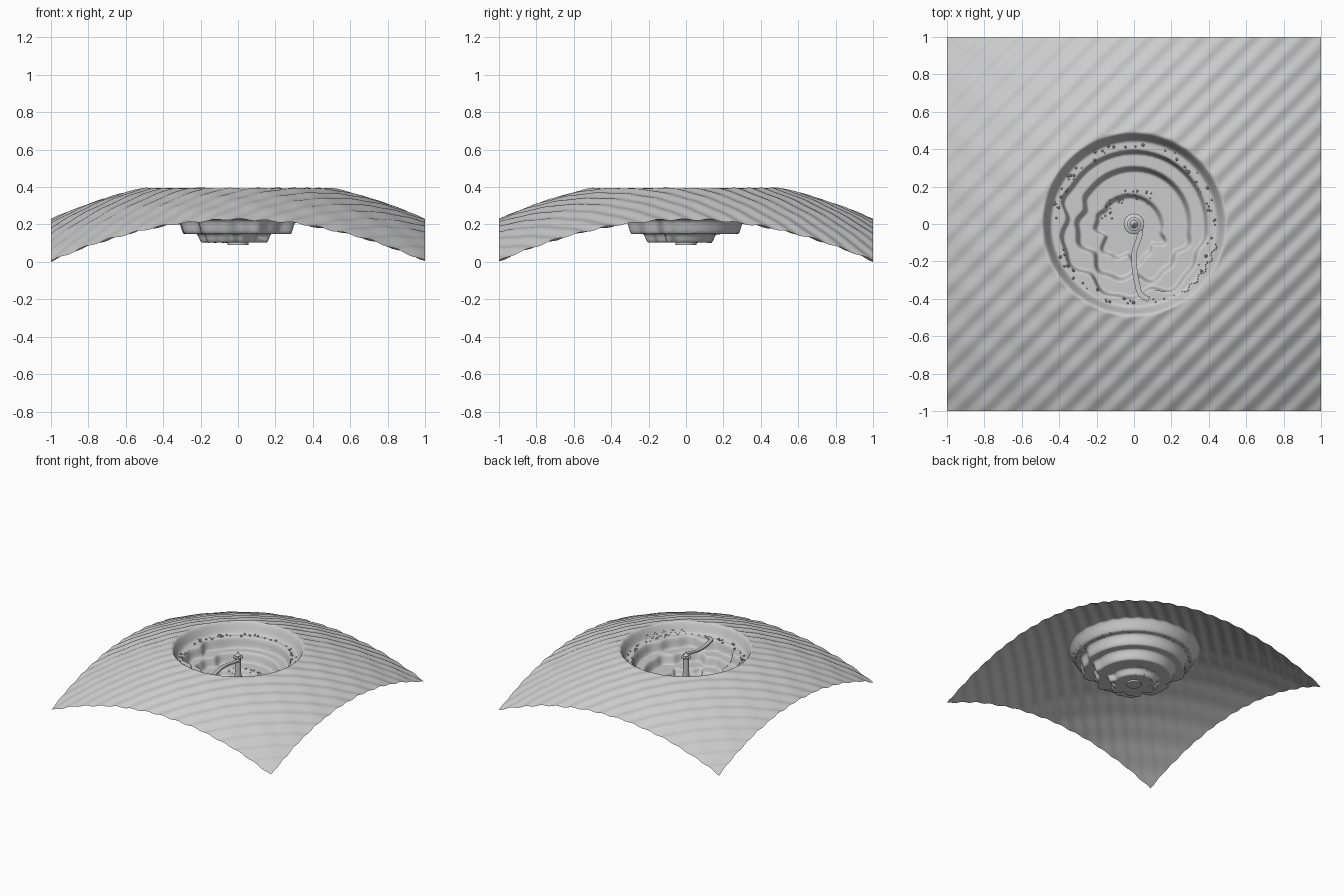
import bpy, bmesh, math, random
from mathutils import Vector

if "Cube" in bpy.data.objects:
    bpy.data.objects.remove(bpy.data.objects["Cube"])
random.seed(4)


def step(a, b, v):
    t = max(0.0, min(1.0, (v - a) / (b - a)))
    return t * t * (3 - 2 * t)


def wobble(t, k):
    # irregular slumping, strongest on the south and east side
    south = step(0.35, -0.25, math.sin(t + 0.35))
    return south * (0.020 * math.sin(7 * t + 1.7 * k) + 0.012 * math.sin(13 * t + 2.9 * k))


# (wall radius, half width, drop) of each terrace step, outside to inside
WALLS = [(0.465, 0.028, 0.085), (0.385, 0.012, 0.085),
         (0.295, 0.016, 0.075), (0.185, 0.014, 0.045)]


def height(x, y):
    r, t = math.hypot(x, y), math.atan2(y, x)
    ripple = 0.0045 * math.sin(45 * (x - y)) + 0.0015 * math.sin(17 * x + 23 * y)
    hill = 0.447 - 0.222 * r * r + ripple
    if r > 0.52:
        return hill
    z = 0.392
    for k, (wr, hw, drop) in enumerate(WALLS):
        w = wr + (wobble(t, k) if k else 0.0)
        if k == 3:
            w -= 0.03 * (1 + math.cos(t - math.pi / 4)) - 0.015
        z -= drop * (1 - step(w - hw, w + hw, r))
    m = step(0.475, 0.515, r)
    return hill * m + z * (1 - m)


def finish(name, bm, smooth=True):
    me = bpy.data.meshes.new(name)
    bm.to_mesh(me)
    bm.free()
    for p in me.polygons:
        p.use_smooth = smooth
    ob = bpy.data.objects.new(name, me)
    bpy.context.collection.objects.link(ob)
    return ob


# domed ground sheet with terraced crater
bm = bmesh.new()
bmesh.ops.create_grid(bm, x_segments=260, y_segments=260, size=1.0)
for v in bm.verts:
    v.co.z = height(v.co.x, v.co.y)
low = min(v.co.z for v in bm.verts)
for v in bm.verts:
    v.co.z -= low
finish("crater_ground", bm)


def ground(x, y):
    return height(x, y) - low


def lathe(name, profile, sides=32):
    bm = bmesh.new()
    rings = [[bm.verts.new((r * math.cos(2 * math.pi * i / sides),
                            r * math.sin(2 * math.pi * i / sides), z))
              for i in range(sides)] for r, z in profile]
    for a, b in zip(rings, rings[1:]):
        for i in range(sides):
            j = (i + 1) % sides
            bm.faces.new((a[i], a[j], b[j], b[i]))
    bm.faces.new(rings[0][::-1])
    bm.faces.new(rings[-1])
    ob = finish(name, bm)
    bpy.context.view_layer.objects.active = ob
    ob.select_set(True)
    bpy.ops.object.shade_smooth_by_angle(angle=math.radians(35))
    ob.select_set(False)


# central tower, its platform and pointed cap
lathe("tower_base", [(0.055, 0.09), (0.055, 0.115), (0.04, 0.125)])
lathe("tower_shaft", [(0.026, 0.09), (0.022, 0.325)])
lathe("tower_platform", [(0.030, 0.318), (0.036, 0.322), (0.036, 0.330), (0.03, 0.333)])
lathe("tower_cap", [(0.022, 0.33), (0.022, 0.338), (0.012, 0.35), (0.002, 0.372)])

# winding walkway from the tower to the outer terrace
path = [(0.0, 0.0), (0.034, -0.035), (0.025, -0.08), (0.002, -0.15), (0.002, -0.23),
        (0.015, -0.31), (0.035, -0.375), (0.08, -0.402)]
pts = []
for i in range(1, len(path) - 2):
    p0, p1, p2, p3 = (Vector(p) for p in path[i - 1:i + 3])
    for s in range(8):
        t = s / 8
        pts.append(0.5 * (2 * p1 + (p2 - p0) * t + (2 * p0 - 5 * p1 + 4 * p2 - p3) * t * t
                          + (3 * p1 - p0 - 3 * p2 + p3) * t ** 3))
pts += [Vector(path[-2]), Vector((0.058, -0.394)), Vector(path[-1])]
bm = bmesh.new()
prev = None
for i, p in enumerate(pts):
    d = (pts[min(i + 1, len(pts) - 1)] - pts[max(i - 1, 0)]).normalized()
    n = Vector((-d.y, d.x)) * 0.014
    z = 0.328 - 0.008 * i / len(pts)
    ring = [bm.verts.new((p.x + s * n.x, p.y + s * n.y, z + h))
            for s, h in ((-1, 0), (1, 0), (1, -0.012), (-1, -0.012))]
    if prev:
        for k in range(4):
            bm.faces.new((prev[k], prev[(k + 1) % 4], ring[(k + 1) % 4], ring[k]))
    else:
        bm.faces.new(ring)
    prev = ring
bm.faces.new(prev[::-1])
bmesh.ops.recalc_face_normals(bm, faces=bm.faces)
finish("walkway", bm, False)


def scatter(name, items):
    bm = bmesh.new()
    for r, t, s in items:
        x, y = r * math.cos(t), r * math.sin(t)
        new = bmesh.ops.create_icosphere(bm, subdivisions=1, radius=s)["verts"]
        bmesh.ops.translate(bm, verts=new, vec=(x, y, ground(x, y) + s * 0.4))
    finish(name, bm, False)


# loose rocks on the outer terrace and the crater floor
U = random.uniform
scatter("terrace_rocks", [(U(0.40, 0.44), U(-math.pi, math.pi), U(0.004, 0.010))
                          for _ in range(75)])
scatter("floor_rocks", [(U(0.12, 0.19), U(0.8, 3.0), U(0.003, 0.006)) for _ in range(30)])
# row of small marker stones along the south-east wall
scatter("marker_stones", [(0.45 + 0.01 * math.sin(i), math.radians(-14 - i * 1.4), 0.004)
                          for i in range(30)])
